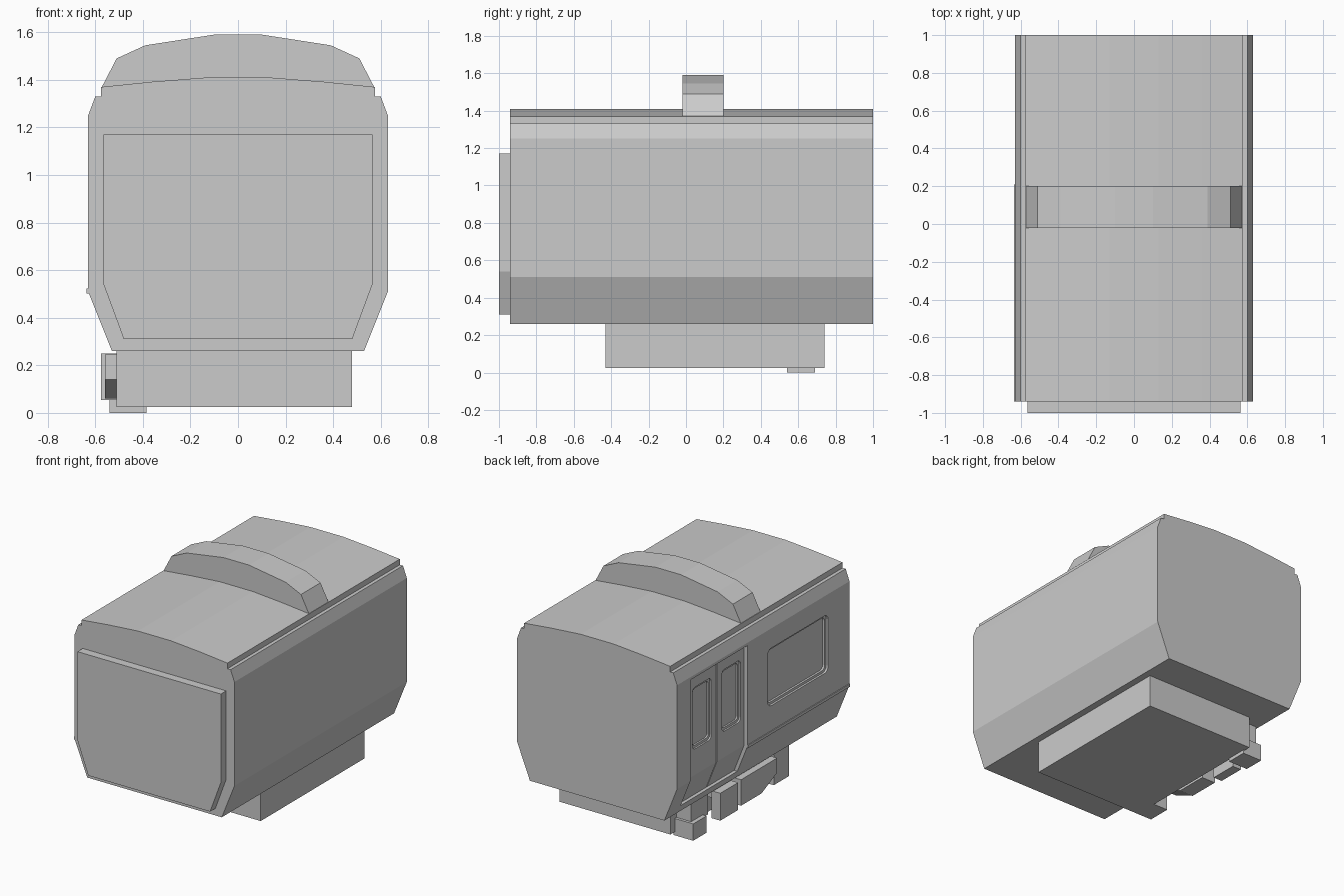
import bpy, bmesh, math

if "Cube" in bpy.data.objects:
    bpy.data.objects.remove(bpy.data.objects["Cube"])


def prism(name, pts, a, b, axis):
    """Extrude a 2D profile from a to b. axis 'y': pts are (x, z); axis 'x': pts are (y, z)."""
    def place(p, t):
        return (p[0], t, p[1]) if axis == 'y' else (t, p[0], p[1])
    bm = bmesh.new()
    lo = [bm.verts.new(place(p, a)) for p in pts]
    hi = [bm.verts.new(place(p, b)) for p in pts]
    bm.faces.new(lo)
    bm.faces.new(hi)
    n = len(pts)
    for i in range(n):
        j = (i + 1) % n
        bm.faces.new((lo[i], lo[j], hi[j], hi[i]))
    bmesh.ops.recalc_face_normals(bm, faces=bm.faces)
    me = bpy.data.meshes.new(name)
    bm.to_mesh(me)
    bm.free()
    ob = bpy.data.objects.new(name, me)
    bpy.context.collection.objects.link(ob)
    return ob


def box(name, x, y, z):
    return prism(name, [(y[0], z[0]), (y[1], z[0]), (y[1], z[1]), (y[0], z[1])], x[0], x[1], 'x')


def mirrored(right):
    """Complete a profile listed bottom to top on the +x side."""
    return right + [(-x, z) for x, z in reversed(right)]


def rounded_rect(y0, y1, z0, z1, r, seg=3):
    pts = []
    corners = [(y1 - r, z0 + r, -90), (y1 - r, z1 - r, 0), (y0 + r, z1 - r, 90), (y0 + r, z0 + r, 180)]
    for cy, cz, start in corners:
        for i in range(seg + 1):
            t = math.radians(start + 90 * i / seg)
            pts.append((cy + r * math.cos(t), cz + r * math.sin(t)))
    return pts


def cut(target, cutter):
    cutter.hide_render = True
    mod = target.modifiers.new("cut", 'BOOLEAN')
    mod.operation = 'DIFFERENCE'
    mod.solver = 'EXACT'
    mod.object = cutter
    bpy.context.view_layer.objects.active = target
    bpy.ops.object.modifier_apply(modifier=mod.name)
    bpy.data.objects.remove(cutter)


def window(target, y0, y1, z0, z1, x, step, r):
    """Two-step recessed window in the left wall, whose surface is at x."""
    cut(target, prism("window_cutter", rounded_rect(y0, y1, z0, z1, r), -0.8, x + step, 'x'))
    i = 0.018
    cut(target, prism("pane_cutter", rounded_rect(y0 + i, y1 - i, z0 + i, z1 - i, r * 0.7),
                      -0.8, x + 2 * step, 'x'))


# Carriage body with shallow faceted roof
body = prism("carriage_body", mirrored([
    (0.53, 0.26), (0.63, 0.51), (0.63, 1.25), (0.60, 1.33), (0.575, 1.33),
    (0.575, 1.37), (0.36, 1.392), (0.13, 1.41)]), -0.94, 1.0, 'y')

# Doorway recess following the bent left wall
cut(body, prism("doorway_cutter", [
    (-0.8, 0.315), (-0.527, 0.315), (-0.605, 0.515), (-0.605, 1.23), (-0.8, 1.23)], 0.21, 0.85, 'y'))

# Groove between the two door leaves
cut(body, prism("door_gap_cutter", [
    (-0.8, 0.317), (-0.517, 0.317), (-0.595, 0.515), (-0.595, 1.228), (-0.8, 1.228)], 0.517, 0.525, 'y'))

# Door windows and the large side window
for y0 in (0.25, 0.58):
    window(body, y0, y0 + 0.21, 0.70, 1.14, -0.605, 0.012, 0.03)
window(body, -0.70, -0.02, 0.70, 1.11, -0.63, 0.015, 0.04)

# Trim strip along the left wall
box("side_trim", (-0.636, -0.60), (-0.94, 0.21), (0.502, 0.522))

# Raised panel on the front end
prism("front_panel", mirrored([(0.48, 0.31), (0.565, 0.54), (0.565, 1.17)]), -1.0, -0.93, 'y')

# Roof housing
prism("roof_housing", mirrored([
    (0.575, 1.365), (0.51, 1.49), (0.39, 1.545), (0.10, 1.59)]), -0.02, 0.20, 'y')

# Underfloor equipment case
box("underfloor_case", (-0.395, 0.48), (-0.43, 0.74), (0.025, 0.265))
box("case_end_block", (-0.51, -0.39), (-0.43, -0.26), (0.025, 0.265))

# Equipment hung on the left side
box("rear_hanger", (-0.51, -0.39), (0.48, 0.67), (0.10, 0.265))
box("step_block", (-0.54, -0.385), (0.54, 0.69), (0.0, 0.12))
box("small_tank", (-0.575, -0.505), (0.235, 0.435), (0.055, 0.25))
prism("long_tank", [(0.18, 0.06), (-0.05, 0.06), (-0.226, 0.14), (-0.226, 0.245), (0.18, 0.245)],
      -0.56, -0.45, 'x')

# Brackets joining the tanks to the case
for i, y in enumerate((0.335, 0.10, -0.12)):
    box("tank_bracket_%d" % (i + 1), (-0.52, -0.39), (y - 0.03, y + 0.03), (0.16, 0.23))
